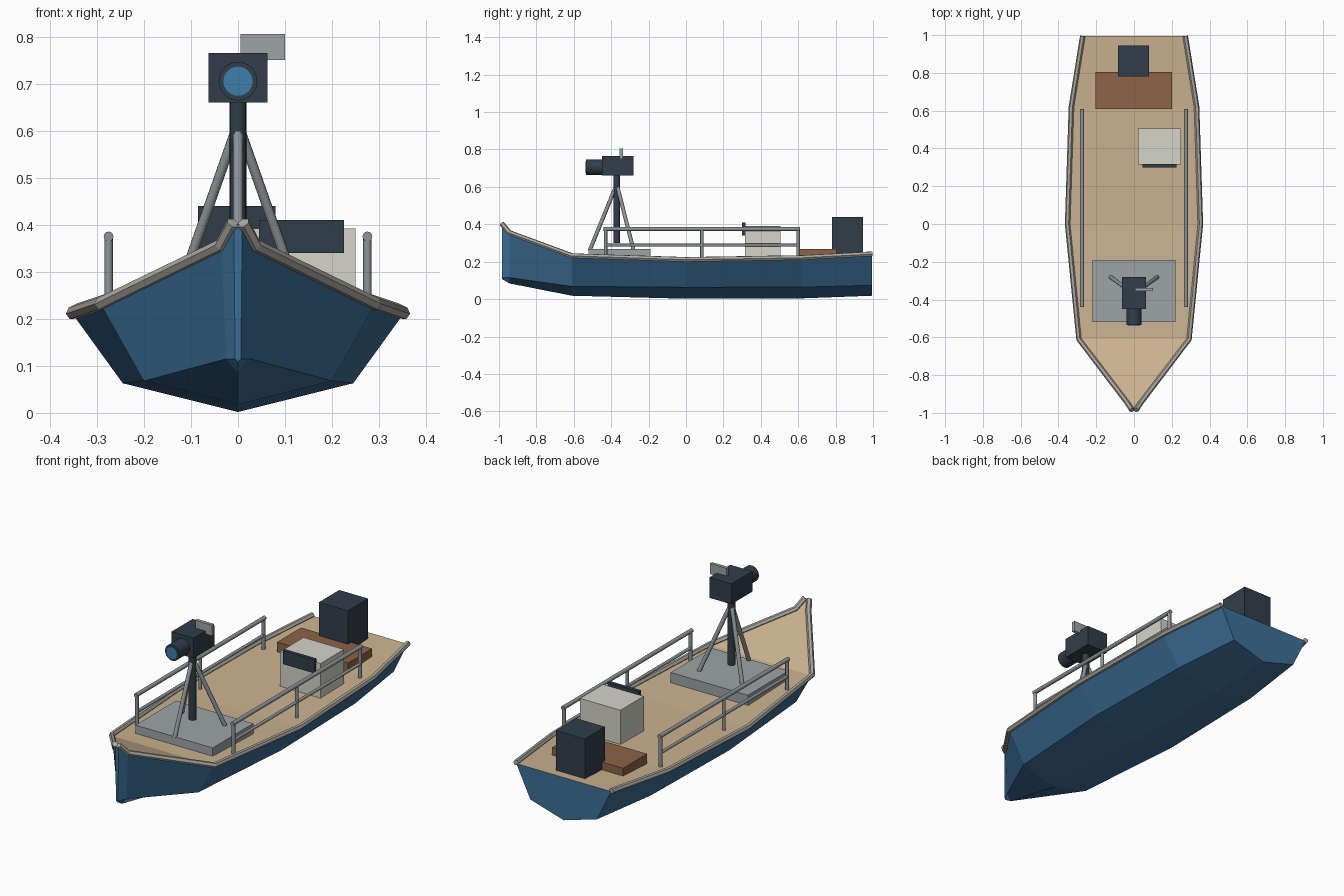
import bpy, bmesh
from mathutils import Vector

cube = bpy.data.objects.get("Cube")
if cube:
    bpy.data.objects.remove(cube, do_unlink=True)


def material(name, rgb):
    m = bpy.data.materials.new(name)
    m.use_nodes = True
    m.diffuse_color = (*rgb, 1)
    m.node_tree.nodes["Principled BSDF"].inputs["Base Color"].default_value = (*rgb, 1)
    return m


hull_blue = material("hull blue", (0.045, 0.16, 0.31))
deck_tan = material("deck tan", (0.60, 0.45, 0.28))
trim_grey = material("trim warm grey", (0.42, 0.40, 0.36))
rail_grey = material("railing grey", (0.27, 0.30, 0.31))
plate_grey = material("plate grey", (0.34, 0.37, 0.38))
dark_navy = material("dark navy", (0.03, 0.048, 0.068))
wood_brown = material("bench brown", (0.27, 0.125, 0.065))
console_white = material("console off white", (0.66, 0.66, 0.59))
glass_blue = material("lens blue", (0.05, 0.20, 0.40))


def finish(name, bm, *mats):
    bmesh.ops.recalc_face_normals(bm, faces=bm.faces)
    mesh = bpy.data.meshes.new(name)
    bm.to_mesh(mesh)
    bm.free()
    for m in mats:
        mesh.materials.append(m)
    ob = bpy.data.objects.new(name, mesh)
    bpy.context.collection.objects.link(ob)
    return ob


def box(name, x, y, z, mat):
    """Box from its (min, max) range on each axis."""
    bm = bmesh.new()
    bmesh.ops.create_cube(bm, size=1)
    for v in bm.verts:
        v.co = [r[0] if c < 0 else r[1] for c, r in zip(v.co, (x, y, z))]
    return finish(name, bm, mat)


def rod(name, a, b, radius, mat, sides=12):
    """Capped cylinder between two points."""
    a, b = Vector(a), Vector(b)
    bm = bmesh.new()
    bmesh.ops.create_cone(bm, cap_ends=True, segments=sides, radius1=radius,
                          radius2=radius, depth=(b - a).length)
    turn = (b - a).to_track_quat('Z', 'Y')
    for v in bm.verts:
        v.co = turn @ v.co + (a + b) / 2
    for f in bm.faces:
        f.smooth = len(f.verts) == 4
    for e in bm.edges:
        e.smooth = all(f.smooth for f in e.link_faces)
    return finish(name, bm, mat)


# Hull stations: y, gunwale x and z, chine x and z, keel z
stations = [
    (-0.985, 0.009, 0.400, 0.006, 0.115, 0.108),
    (-0.945, 0.035, 0.352, 0.025, 0.115, 0.084),
    (-0.61, 0.290, 0.228, 0.200, 0.068, 0.018),
    (0.0, 0.350, 0.208, 0.245, 0.063, 0.002),
    (0.62, 0.330, 0.218, 0.232, 0.064, 0.004),
    (0.995, 0.270, 0.238, 0.190, 0.074, 0.018),
]
bm = bmesh.new()
rings = []
for y, gx, gz, cx, cz, kz in stations:
    section = [(gx, gz), (cx, cz), (0, kz), (-cx, cz), (-gx, gz)]
    rings.append([bm.verts.new((x, y, z)) for x, z in section])
for r, s in zip(rings, rings[1:]):
    for i in range(5):
        j = (i + 1) % 5
        face = bm.faces.new((r[i], r[j], s[j], s[i]))
        face.material_index = 1 if i == 4 else 0  # top strip is the deck
bm.faces.new(rings[0])
bm.faces.new(rings[-1])
finish("hull_and_deck", bm, hull_blue, deck_tan)

# Gunwale trim and safety railings, one set per side
posts = (-0.43, 0.085, 0.60)
for side, s in (("left", 1), ("right", -1)):
    curve = bpy.data.curves.new(side + "_gunwale", 'CURVE')
    curve.dimensions = '3D'
    curve.bevel_depth = 0.014
    curve.bevel_resolution = 1
    curve.use_fill_caps = True
    spline = curve.splines.new('POLY')
    spline.points.add(len(stations) - 1)
    spline.use_smooth = False
    for p, st in zip(spline.points, stations):
        p.co = (s * (st[1] + 0.002), st[0], st[2] + 0.004, 1)
    curve.materials.append(trim_grey)
    bpy.context.collection.objects.link(bpy.data.objects.new(side + "_gunwale", curve))

    x = s * 0.275
    for i, y in enumerate(posts):
        rod(f"{side}_rail_post_{i + 1}", (x, y, 0.21), (x, y, 0.375), 0.009, rail_grey)
    rod(side + "_top_rail", (x, -0.44, 0.375), (x, 0.61, 0.375), 0.0105, rail_grey)
    rod(side + "_middle_rail", (x, -0.43, 0.288), (x, 0.60, 0.288), 0.008, rail_grey)

# Tripod platform, mast and legs
box("tripod_platform", (-0.22, 0.22), (-0.52, -0.19), (0.215, 0.268), plate_grey)
rod("tripod_mast", (0, -0.37, 0.30), (0, -0.37, 0.67), 0.018, dark_navy, 16)
feet = {"front": (0, -0.515), "left": (0.125, -0.28), "right": (-0.125, -0.28)}
for side, (x, y) in feet.items():
    rod(side + "_tripod_leg", (x, y, 0.26), (0, -0.37, 0.615), 0.0105, rail_grey)

# Sensor head with lens and side plate
box("sensor_body", (-0.0625, 0.0625), (-0.45, -0.28), (0.66, 0.765), dark_navy)
rod("lens_barrel", (0, -0.44, 0.705), (0, -0.535, 0.705), 0.041, dark_navy, 24)
rod("lens_glass", (0, -0.53, 0.705), (0, -0.538, 0.705), 0.031, glass_blue, 24)
box("sensor_plate", (0.005, 0.10), (-0.355, -0.338), (0.75, 0.805), plate_grey)

# Console, display, bench and motor
box("console", (0.02, 0.25), (0.315, 0.505), (0.21, 0.392), console_white)
box("console_display", (0.045, 0.225), (0.30, 0.318), (0.34, 0.41), dark_navy)
box("bench", (-0.205, 0.20), (0.61, 0.805), (0.215, 0.268), wood_brown)
box("motor_housing", (-0.085, 0.08), (0.78, 0.945), (0.23, 0.44), dark_navy)
